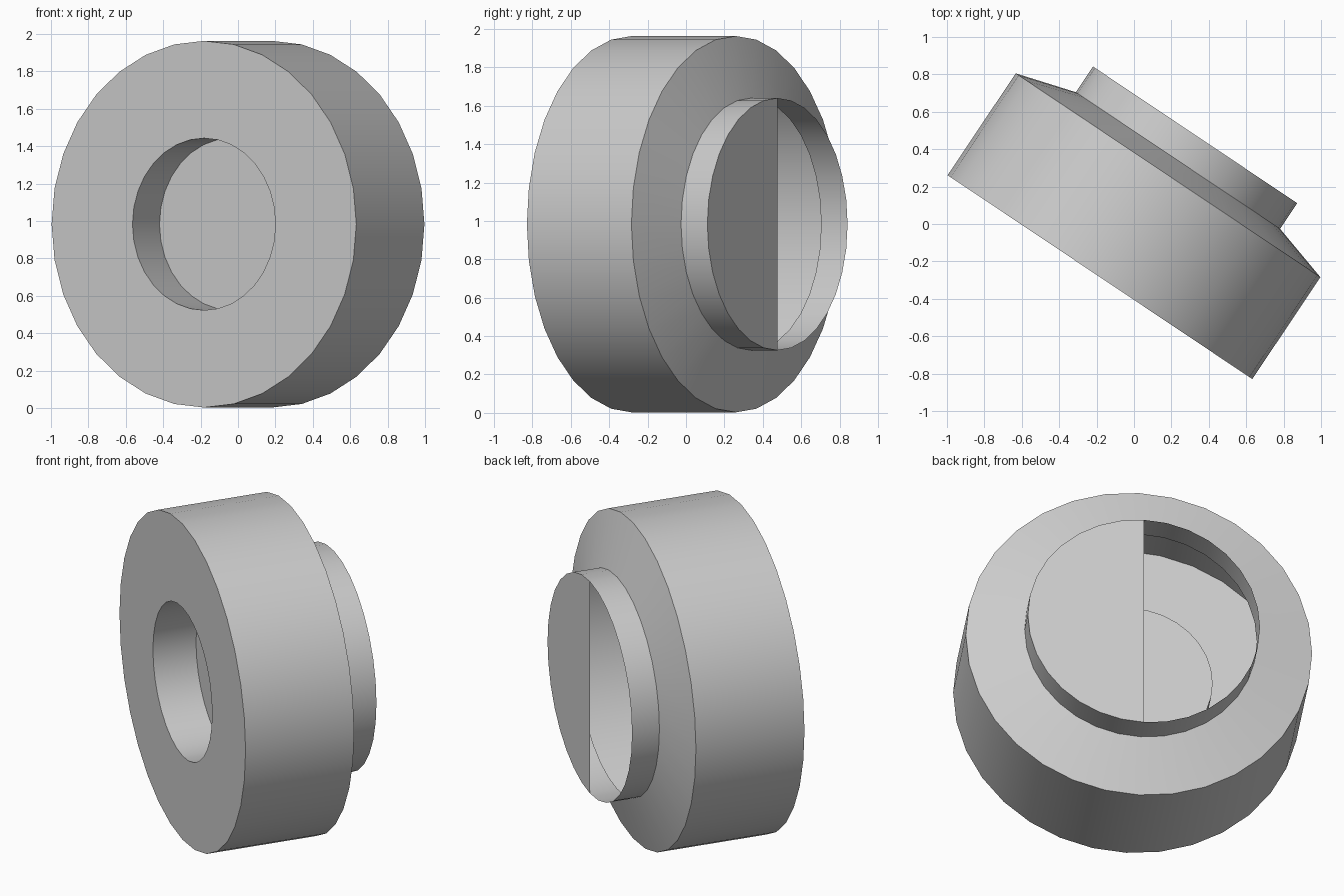
import bpy, bmesh
from math import sin, cos, pi
from mathutils import Matrix, Vector

cube = bpy.data.objects.get("Cube")
if cube:
    bpy.data.objects.remove(cube, do_unlink=True)

SEGMENTS = 32

grey = bpy.data.materials.new("plain grey")
grey.use_nodes = True
colour = (0.6, 0.6, 0.6, 1)
grey.diffuse_color = colour
grey.node_tree.nodes["Principled BSDF"].inputs["Base Color"].default_value = colour

# Placement: local z runs along the turned axis, from the front face to the back
across = Vector((0.831, -0.556, 0)).normalized()
down = Vector((0, 0, -1))
axis = across.cross(down)
placement = Matrix((across, down, axis)).transposed().to_4x4()
placement.translation = (-0.182, -0.284, 0.983)


def ring(bm, radius, depth):
    angles = [2 * pi * i / SEGMENTS for i in range(SEGMENTS)]
    return [bm.verts.new((radius * cos(a), radius * sin(a), depth)) for a in angles]


def finish(bm, name):
    bm.transform(placement)
    mesh = bpy.data.meshes.new(name)
    bm.to_mesh(mesh)
    bm.free()
    mesh.materials.append(grey)
    obj = bpy.data.objects.new(name, mesh)
    bpy.context.collection.objects.link(obj)
    bpy.ops.object.select_all(action='DESELECT')
    obj.select_set(True)
    bpy.context.view_layer.objects.active = obj
    bpy.ops.object.shade_smooth_by_angle(angle=pi / 6)


# Hollow body: front pocket, flat front, rim, shallow cone and open collar
profile = [(0.46, 0.26), (0.46, 0), (0.98, 0), (0.98, 0.655),
           (0.657, 0.75), (0.657, 0.915)]
bm = bmesh.new()
rings = [ring(bm, r, d) for r, d in profile]
bm.faces.new(list(reversed(rings[0])))
for a, b in zip(rings, rings[1:]):
    for i in range(SEGMENTS):
        j = (i + 1) % SEGMENTS
        bm.faces.new((a[i], a[j], b[j], b[i]))
finish(bm, "round_body")

# Half-round sheet closing one side of the collar
bm = bmesh.new()
radius, depth = profile[-1]
half = SEGMENTS // 2
angles = [-pi / 2 + pi * i / half for i in range(half + 1)]
bm.faces.new([bm.verts.new((radius * cos(a), radius * sin(a), depth)) for a in angles])
finish(bm, "half_cover")
